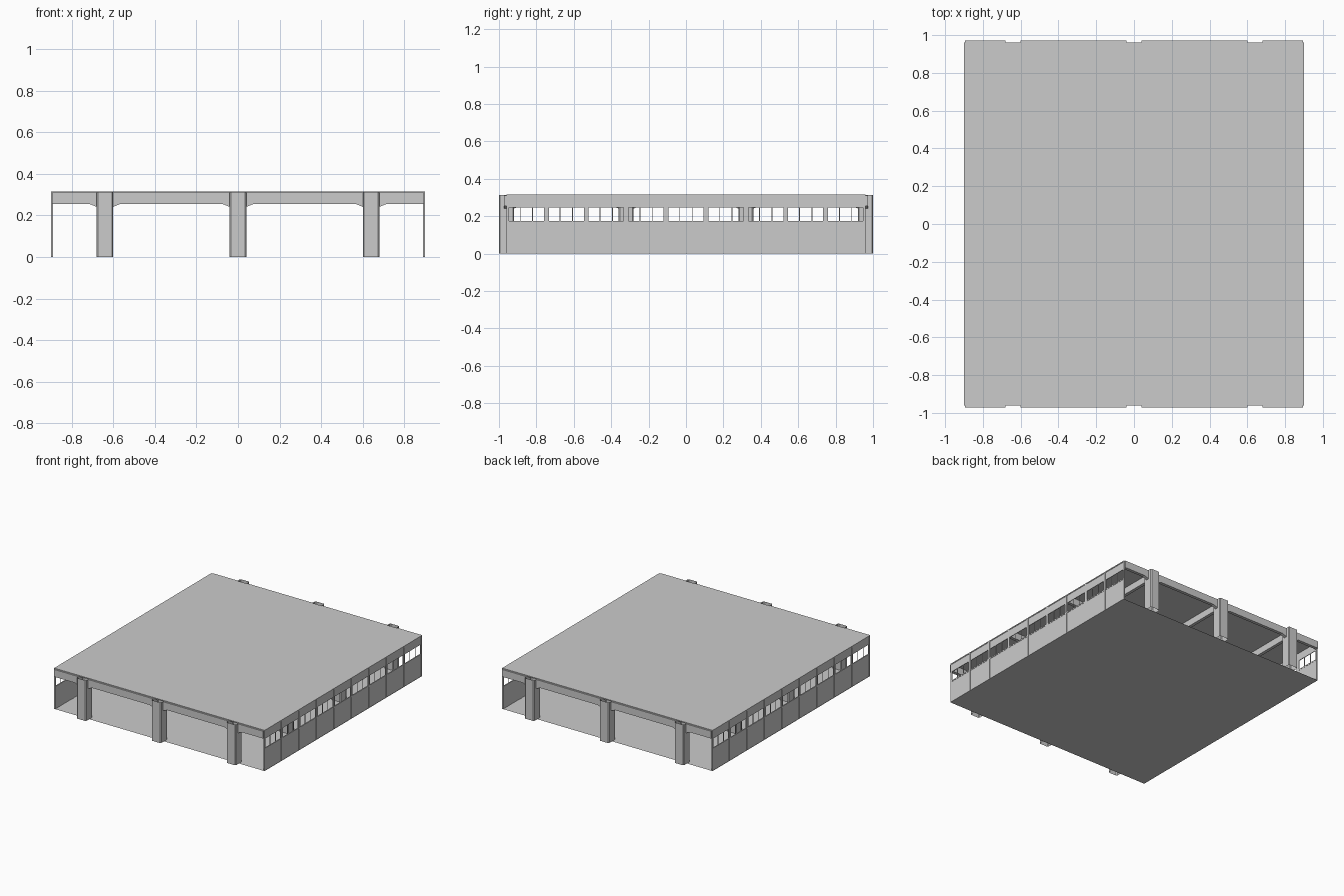
import bpy, bmesh

if "Cube" in bpy.data.objects:
    bpy.data.objects.remove(bpy.data.objects["Cube"])

HX, HY, H = 0.90, 0.96, 0.315      # half width, half depth, height
COLS_X = (-0.64, 0.0, 0.64)
ROWS_Y = (-0.96, -0.32, 0.32, 0.96)
CW = 0.04                          # half column width
BEAM_Z = 0.255


def new_object(name, bm):
    bmesh.ops.recalc_face_normals(bm, faces=bm.faces)
    mesh = bpy.data.meshes.new(name)
    bm.to_mesh(mesh)
    bm.free()
    obj = bpy.data.objects.new(name, mesh)
    bpy.context.collection.objects.link(obj)
    return obj


def add_prism(bm, points, offset, caps=True):
    """Extrude a closed outline by an offset vector."""
    low = [bm.verts.new(p) for p in points]
    high = [bm.verts.new([a + b for a, b in zip(p, offset)]) for p in points]
    n = len(points)
    for i in range(n):
        j = (i + 1) % n
        bm.faces.new((low[i], low[j], high[j], high[i]))
    if caps:
        bm.faces.new(low[::-1])
        bm.faces.new(high)


def add_box(bm, x0, x1, y0, y1, z0, z1):
    add_prism(bm, [(x0, y0, z0), (x1, y0, z0), (x1, y1, z0), (x0, y1, z0)],
              (0, 0, z1 - z0))


# Floor sheet
bm = bmesh.new()
bm.faces.new([bm.verts.new(p) for p in
              ((-HX, -HY, 0), (HX, -HY, 0), (HX, HY, 0), (-HX, HY, 0))])
new_object("floor", bm)

# Roof slab
bm = bmesh.new()
add_box(bm, -HX, HX, -HY, HY, H - 0.008, H)
new_object("roof", bm)

# Chamfered columns, open at the ends
c, w = 0.006, CW
outline = [(-w + c, -w), (w - c, -w), (w, -w + c), (w, w - c),
           (w - c, w), (-w + c, w), (-w, w - c), (-w, -w + c)]
bm = bmesh.new()
for cx in COLS_X:
    for cy in ROWS_Y:
        add_prism(bm, [(cx + x, cy + y, 0) for x, y in outline],
                  (0, 0, H - 0.002), caps=False)
new_object("columns", bm)


# Beams with sloped haunches at the columns
def add_beam(bm, a, b, across, along_x, haunch_a=True, haunch_b=True):
    drop, run, half, top = 0.014, 0.035, 0.012, H - 0.004
    prof = [(a, top), (a, BEAM_Z - drop * haunch_a)]
    if haunch_a:
        prof.append((a + run, BEAM_Z))
    if haunch_b:
        prof.append((b - run, BEAM_Z))
    prof += [(b, BEAM_Z - drop * haunch_b), (b, top)]
    if along_x:
        add_prism(bm, [(p, across - half, z) for p, z in prof], (0, 2 * half, 0))
    else:
        add_prism(bm, [(across - half, p, z) for p, z in prof], (2 * half, 0, 0))


bm = bmesh.new()
for y in ROWS_Y:
    add_beam(bm, -HX + 0.006, COLS_X[0] - CW, y, True, haunch_a=False)
    for a, b in zip(COLS_X, COLS_X[1:]):
        add_beam(bm, a + CW, b - CW, y, True)
    add_beam(bm, COLS_X[-1] + CW, HX - 0.006, y, True, haunch_b=False)
new_object("cross_beams", bm)

bm = bmesh.new()
for x in COLS_X:
    for a, b in zip(ROWS_Y, ROWS_Y[1:]):
        add_beam(bm, a + CW, b - CW, x, False)
new_object("long_beams", bm)

# Side walls: parapet, posts and framed windows in nine bays
BAYS = 9
PITCH = 2 * HY / BAYS
SILL, HEAD = 0.165, 0.252
for side, s in (("left", -1), ("right", 1)):
    def wall_box(bm, depth0, depth1, y0, y1, z0, z1):
        xa, xb = sorted((s * (HX - depth0), s * (HX - depth1)))
        add_box(bm, xa, xb, y0, y1, z0, z1)

    bm = bmesh.new()
    wall_box(bm, 0.003, 0.008, -HY, HY, 0, SILL)
    wall_box(bm, 0.003, 0.008, -HY, HY, HEAD, H - 0.008)
    new_object(side + "_wall", bm)

    bm = bmesh.new()
    for i in range(BAYS + 1):
        y = -HY + i * PITCH
        y0, y1 = max(y - 0.007, -HY), min(y + 0.007, HY)
        wall_box(bm, 0, 0.01, y0, y1, 0, H - 0.008)
    new_object(side + "_posts", bm)

    bm = bmesh.new()
    for i in range(BAYS):
        y0 = -HY + i * PITCH + 0.007
        y1 = y0 + PITCH - 0.014
        wall_box(bm, 0.001, 0.009, y0, y1, SILL, SILL + 0.009)
        wall_box(bm, 0.003, 0.008, y0, y1, HEAD - 0.005, HEAD)
        for e in (y0, y1 - 0.006):
            wall_box(bm, 0.003, 0.008, e, e + 0.006, SILL + 0.009, HEAD - 0.005)
        for k in (1, 2):
            m = y0 + (y1 - y0) * k / 3
            wall_box(bm, 0.004, 0.007, m - 0.002, m + 0.002,
                     SILL + 0.009, HEAD - 0.005)
    new_object(side + "_window_frames", bm)
